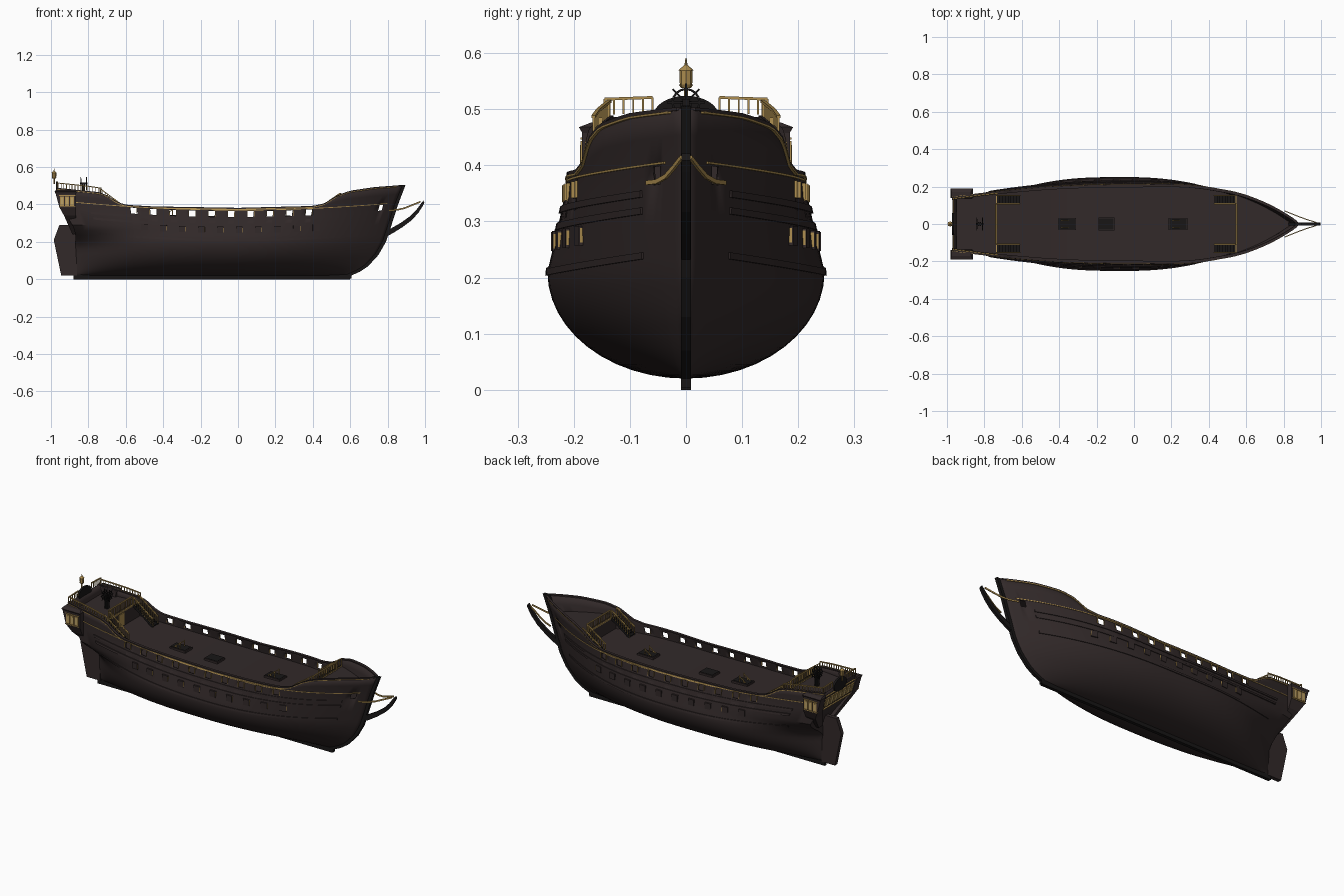
import bpy, bmesh, math
from mathutils import Vector, Matrix

if "Cube" in bpy.data.objects:
    bpy.data.objects.remove(bpy.data.objects["Cube"])

def material(name, rgb):
    m = bpy.data.materials.new(name)
    m.use_nodes = True
    m.diffuse_color = (*rgb, 1)
    m.node_tree.nodes["Principled BSDF"].inputs["Base Color"].default_value = (*rgb, 1)
    return m

WOOD = material("dark wood", (0.032, 0.0225, 0.0225))
BLACK = material("black wood", (0.009, 0.008, 0.008))
GOLD = material("gold trim", (0.42, 0.27, 0.08))
PANE = material("amber pane", (0.5, 0.36, 0.14))

class Part:
    """Collects simple solids into one named object."""
    def __init__(self, name, mat):
        self.name, self.mat, self.bm = name, mat, bmesh.new()

    def box(self, c, size, rot=Matrix()):
        m = Matrix.Translation(c) @ rot @ Matrix.Diagonal((*size, 1))
        bmesh.ops.create_cube(self.bm, size=1, matrix=m)

    def bar(self, p, q, w, h):
        p, q = Vector(p), Vector(q)
        d = q - p
        self.box((p + q) / 2, (d.length, w, h), d.to_track_quat('X', 'Z').to_matrix().to_4x4())

    def cone(self, c, r1, r2, h, n=8, rot=Matrix()):
        bmesh.ops.create_cone(self.bm, cap_ends=True, segments=n, radius1=r1, radius2=r2,
                              depth=h, matrix=Matrix.Translation(c) @ rot)

    def loft(self, rings):
        vs = [[self.bm.verts.new(p) for p in r] for r in rings]
        n = len(vs[0])
        for a, b in zip(vs, vs[1:]):
            for i in range(n):
                self.bm.faces.new((a[i], a[(i + 1) % n], b[(i + 1) % n], b[i]))
        self.bm.faces.new(vs[0])
        self.bm.faces.new(vs[-1])

    def done(self, mirror=False, smooth=False, recalc=True):
        if recalc:
            bmesh.ops.recalc_face_normals(self.bm, faces=self.bm.faces)
        me = bpy.data.meshes.new(self.name)
        self.bm.to_mesh(me)
        self.bm.free()
        me.materials.append(self.mat)
        ob = bpy.data.objects.new(self.name, me)
        bpy.context.collection.objects.link(ob)
        if mirror:
            ob.modifiers.new("mirror", 'MIRROR').use_axis = (False, True, False)
        if smooth:
            bpy.ops.object.select_all(action='DESELECT')
            ob.select_set(True)
            bpy.context.view_layer.objects.active = ob
            bpy.ops.object.shade_smooth_by_angle(angle=math.radians(35))
        return ob

# Hull shape functions
def interp(x, table):
    for (a, p), (b, q) in zip(table, table[1:]):
        if x <= b:
            return p + (q - p) * max(0, (x - a) / (b - a))
    return table[-1][1]

def smooth(t):
    t = min(1, max(0, t))
    return t * t * (3 - 2 * t)

STEM = [(.02, .6), (.04, .645), (.07, .69), (.13, .745), (.2, .785), (.3, .818), (.4, .85), (.5, .89)]
STERN = [(.02, -.87), (.25, -.87), (.3, -.89), (.36, -.937), (.49, -.972)]
TOP = [(-1, .492), (-.74, .462), (-.7, .447), (-.66, .417), (-.62, .398), (-.55, .387), (0, .378),
       (.4, .388), (.46, .402), (.52, .447), (.58, .47), (.7, .489), (.9, .505)]

def x_at(u, z):
    return -.92 + 1.75 * u + (interp(z, STERN) + .92) * (1 - u) ** 6 + (interp(z, STEM) - .83) * u * u

def u_at(x, z):
    lo, hi = 0, 1
    for _ in range(30):
        m = (lo + hi) / 2
        lo, hi = (m, hi) if x_at(m, z) < x else (lo, m)
    return lo

def half(u, z):
    if z < .21:
        sec = math.sqrt(max(0, 1 - ((.21 - z) / .19) ** 2))
    else:
        sec = 1 - .16 * min(1, (z - .21) / .17) * (1 - .55 * smooth((u - .5) * 3))
    d = abs(u - .5) * 2
    if u > .5:
        lon = 1 - d ** (1.9 + 2.33 * z)
    else:
        s = smooth((z - .16) / .15)
        lon = 1 - (.97 - .65 * s) * d ** (3 - .8 * s)
    return .247 * sec * max(0, lon)

def sheer(u):
    x = -.94 + 1.79 * u
    return .37 + .055 * x * x

def top(u):
    return max(interp(-.94 + 1.79 * u, TOP), sheer(u) + .004)

def skin(u, z, off=0):
    return Vector((x_at(u, z), half(u, z) + off, z))

# Hull shell with open gun ports
ports = [-.555 + .1035 * i for i in range(10)]
holes = [(u_at(x - w, .35), u_at(x + w, .35)) for x, w in [(p, .017) for p in ports] + [(.755, .011)]]
us = sorted([i / 60 for i in range(61)] + [e for h in holes for e in h])
us = [u for u in us if not any(a + 1e-6 < u < b - 1e-6 for a, b in holes)]

def levels(u):
    s, t = sheer(u), top(u)
    low = [.21 - .19 * math.cos(math.pi / 2 * i / 12) for i in range(13)]
    return low + [.235, .26, .29, s - .037, s - .005, (s + t) / 2, t]

PORT_ROW = 16
hull = Part("hull", WOOD)
grid = [[hull.bm.verts.new(skin(u, z)) for z in levels(u)] for u in us]
for i in range(len(us) - 1):
    mid = (us[i] + us[i + 1]) / 2
    for j in range(len(grid[0]) - 1):
        if j == PORT_ROW and any(a < mid < b for a, b in holes):
            continue
        hull.bm.faces.new((grid[i][j], grid[i][j + 1], grid[i + 1][j + 1], grid[i + 1][j]))
centre = [hull.bm.verts.new((v.co.x, 0, v.co.z)) for v in grid[0]]
for j in range(len(centre) - 1):
    hull.bm.faces.new((centre[j], centre[j + 1], grid[0][j + 1], grid[0][j]))
bmesh.ops.remove_doubles(hull.bm, verts=hull.bm.verts, dist=1e-5)
ob = hull.done(mirror=True, smooth=True, recalc=False)
ob.modifiers.new("planking", 'SOLIDIFY').thickness = .006

# Wales and gold mouldings that follow the hull
def strip(name, mat, zf, u0, u1, h, out, inn=.003):
    p = Part(name, mat)
    rings = []
    for i in range(81):
        u = u0 + (u1 - u0) * i / 80
        z = zf(u)
        rings.append([skin(u, z - h / 2, -inn), skin(u, z - h / 2, out),
                      skin(u, z + h / 2, out), skin(u, z + h / 2, -inn)])
    p.loft(rings)
    p.done(mirror=True)

for n, drop in (("lower", .16), ("middle", .08), ("upper", .05)):
    strip(n + "_wale", WOOD, lambda u: sheer(u) - drop, .08, .93, .012, .004)
strip("sheer_moulding", GOLD, sheer, .02, .97, .004, .003)
strip("bulwark_cap", WOOD, lambda u: top(u) + .001, 0, .99, .006, .003, .012)
strip("bulwark_gilding", GOLD, lambda u: top(u) - .004, 0, .98, .004, .005)

# Keel, stem and rudder
p = Part("keel_and_stem", BLACK)
p.box((-.14, 0, .013), (1.48, .018, .026))
p.loft([[(interp(z, STEM) + dx, y, z) for dx, y in ((-.03, -.009), (.006, -.009), (.006, .009), (-.03, .009))]
        for z in (.004, .02, .04, .07, .1, .13, .2, .3, .4, .505)])
p.done()
p = Part("rudder", WOOD)
side = [(-.955, .29), (-.985, .21), (-.945, .02), (-.86, .02), (-.86, .25), (-.88, .29)]
p.loft([[(x, y, z) for x, z in side] for y in (-.011, .011)])
p.done()

# Port jambs and lower gun port lids
jambs, lids, hinges = Part("port_jambs", GOLD), Part("port_lids", WOOD), Part("lid_edges", GOLD)
def on_hull(part, x, drop, size):
    u = u_at(x, .33)
    z = sheer(u) - drop
    d = skin(u + .01, z) - skin(u - .01, z)
    part.box(skin(u, z), size, Matrix.Rotation(math.atan2(d.y, d.x), 4, 'Z'))
for x in ports:
    for s in (-.0185, .0185):
        on_hull(jambs, x + s, .021, (.002, .01, .03))
    on_hull(lids, x + .05, .106, (.036, .012, .034))
    on_hull(hinges, x + .0685, .106, (.0015, .01, .026))
for p in (jambs, lids, hinges):
    p.done(mirror=True)

# Decks and bulkheads
def deck(name, x0, x1, zf):
    p = Part(name, WOOD)
    rings = []
    for i in range(31):
        x = x0 + (x1 - x0) * i / 30
        z = zf(x)
        y = max(.002, half(min(.995, u_at(x, z)), z) - .003)
        rings.append([(x, -y, z), (x, y, z), (x, y, z - .008), (x, -y, z - .008)])
    p.loft(rings)
    p.done()
main_z = lambda x: .325 + .055 * x * x
AFT, FORE = .438, .415
deck("main_deck", -.75, .56, main_z)
deck("quarter_deck", -.95, -.735, lambda x: AFT)
deck("forecastle_deck", .545, .85, lambda x: FORE)
p = Part("bulkheads", WOOD)
for x, z in ((-.74, AFT), (.55, FORE)):
    y = min(half(u_at(x, z), z), half(u_at(x, .34), .34)) - .004
    p.box((x, 0, (z + .34) / 2), (.01, 2 * y, z - .34))
p.done()
p = Part("deck_edge_trim", GOLD)
for x, z in ((-.735, AFT), (.545, FORE)):
    p.box((x, 0, z), (.005, 2 * half(u_at(x, z), z) - .012, .006))
p.box((-.733, 0, .395), (.004, .05, .07))
p.done()

# Railings with balusters
def rail(part, pts, h, gap=.016):
    for a, b in zip(pts, pts[1:]):
        a, b = Vector(a), Vector(b)
        up = Vector((0, 0, h))
        part.bar(a + up, b + up, .007, .005)
        n = max(1, round((b - a).length / gap))
        for i in range(n + 1):
            c = a.lerp(b, i / n)
            part.bar(c, c + up, .0035, .0035)

p = Part("railings", GOLD)
rail(p, [skin(u, top(u), -.006) for u in (.12, .08, .04, .005)], .03)
rail(p, [(-.965, .145, .49), (-.965, .06, .493)], .028)
rail(p, [(-.74, .107, AFT), (-.74, 0, AFT)], .05)
rail(p, [(.55, .107, FORE), (.55, 0, FORE)], .045)

# Stairs
steps = Part("stairs", BLACK)
for x0, x1, z1 in ((-.61, -.735, AFT), (.43, .545, FORE)):
    z0 = main_z(x0)
    for i in range(8):
        f = (i + .5) / 8
        steps.box((x0 + (x1 - x0) * f, .13, z0 + (z1 - z0) * f), (.016, .044, .006))
    for y in (.108, .152):
        steps.bar((x0, y, z0), (x1, y, z1), .004, .014)
        rail(p, [(x0, y, z0), (x1, y, z1)], .045)
p.done(mirror=True)
steps.done(mirror=True)

# Deck hatches with companion rails
rim, cover, guard = Part("hatch_coamings", WOOD), Part("hatch_covers", BLACK), Part("hatch_rails", GOLD)
for x, w, d in ((-.36, .1, .064), (-.148, .086, .07), (.235, .1, .064)):
    z = main_z(x)
    rim.box((x, 0, z + .004), (w, d, .012))
    cover.box((x, 0, z + .009), (w - .01, d - .01, .006))
    if d < .07:
        for y in (-.02, .02):
            guard.bar((x - .03, y, z + .012), (x + .01, y, z + .04), .004, .004)
            guard.bar((x + .01, y, z), (x + .01, y, z + .045), .004, .004)
            guard.bar((x - .015, y, z), (x - .015, y, z + .022), .004, .004)
for p in (rim, cover, guard):
    p.done()

# Quarter galleries with windows
p = Part("quarter_galleries", WOOD)
p.loft([[(a, i, z), (b, i, z), (b, y, z), (a, y, z)] for z, a, b, i, y in
        ((.476, -.975, -.872, .138, .17), (.468, -.98, -.862, .138, .191), (.458, -.975, -.866, .138, .185),
         (.385, -.955, -.866, .13, .185), (.34, -.93, -.866, .1, .165), (.24, -.885, -.873, .03, .07))])
p.done(mirror=True)
frames, panes = Part("window_frames", GOLD), Part("window_panes", PANE)
for x in (-.941, -.914, -.887):
    frames.box((x, .184, .418), (.022, .008, .05))
    panes.box((x, .185, .418), (.012, .008, .036))
for z in (.388, .448):
    frames.box((-.914, .184, z), (.088, .008, .004))
tilt = Matrix.Rotation(-.26, 4, 'Y')
back = x_at(0, .418)
for y in (.019, .056, .093, .13):
    frames.box((back - .002, y, .418), (.008, .028, .052), tilt)
    panes.box((back - .003, y, .418), (.008, .016, .036), tilt)
for z in (.378, .46):
    frames.box((x_at(0, z) - .002, .072, z), (.008, .144, .005), tilt)
frames.done(mirror=True)
panes.done(mirror=True)

# Taffrail arch and stern lantern
p = Part("taffrail_arch", BLACK)
p.cone((-.968, 0, .488), .058, .058, .012, 32,
       Matrix.Diagonal((1, 1, .62, 1)) @ Matrix.Rotation(math.pi / 2, 4, 'Y'))
p.done()
p = Part("stern_lantern", GOLD)
for z, r1, r2, h in ((.525, .004, .004, .03), (.541, .009, .013, .006), (.557, .011, .012, .028),
                     (.574, .014, .003, .01), (.584, .003, .001, .014)):
    p.cone((-.983, 0, z), r1, r2, h)
p.done()

# Double steering wheel
p = Part("steering_wheel", BLACK)
for x in (-.84, -.81):
    c = Vector((x, 0, .512))
    for i in range(16):
        a, b = (Vector((0, math.cos(t), math.sin(t))) for t in (math.pi * i / 8, math.pi * (i + 1) / 8))
        p.bar(c + a * .024, c + b * .024, .004, .004)
        if i % 2 == 0:
            p.bar(c, c + a * .034, .003, .003)
    p.box((x + (.01 if x < -.82 else -.01), 0, .475), (.006, .02, .08))
p.bar((-.845, 0, .512), (-.805, 0, .512), .012, .012)
p.done()

# Beakhead and gilded head rails
p = Part("beakhead", BLACK)
p.loft([[(x - t, y, z + t) if k else (x, y, z - t) for k, y in ((0, -.008), (0, .008), (1, .008), (1, -.008))]
        for x, z, t in ((.785, .235, .012), (.83, .26, .012), (.88, .29, .011), (.93, .327, .01),
                        (.965, .365, .009), (.985, .395, .008), (.997, .415, .006))])
p.done()
p = Part("head_rails", GOLD)
path = [(.805, .07, .369), (.85, .052, .371), (.89, .036, .38), (.93, .022, .396), (.975, .008, .414)]
for a, b in zip(path, path[1:]):
    p.bar(a, b, .005, .008)
p.done(mirror=True)
